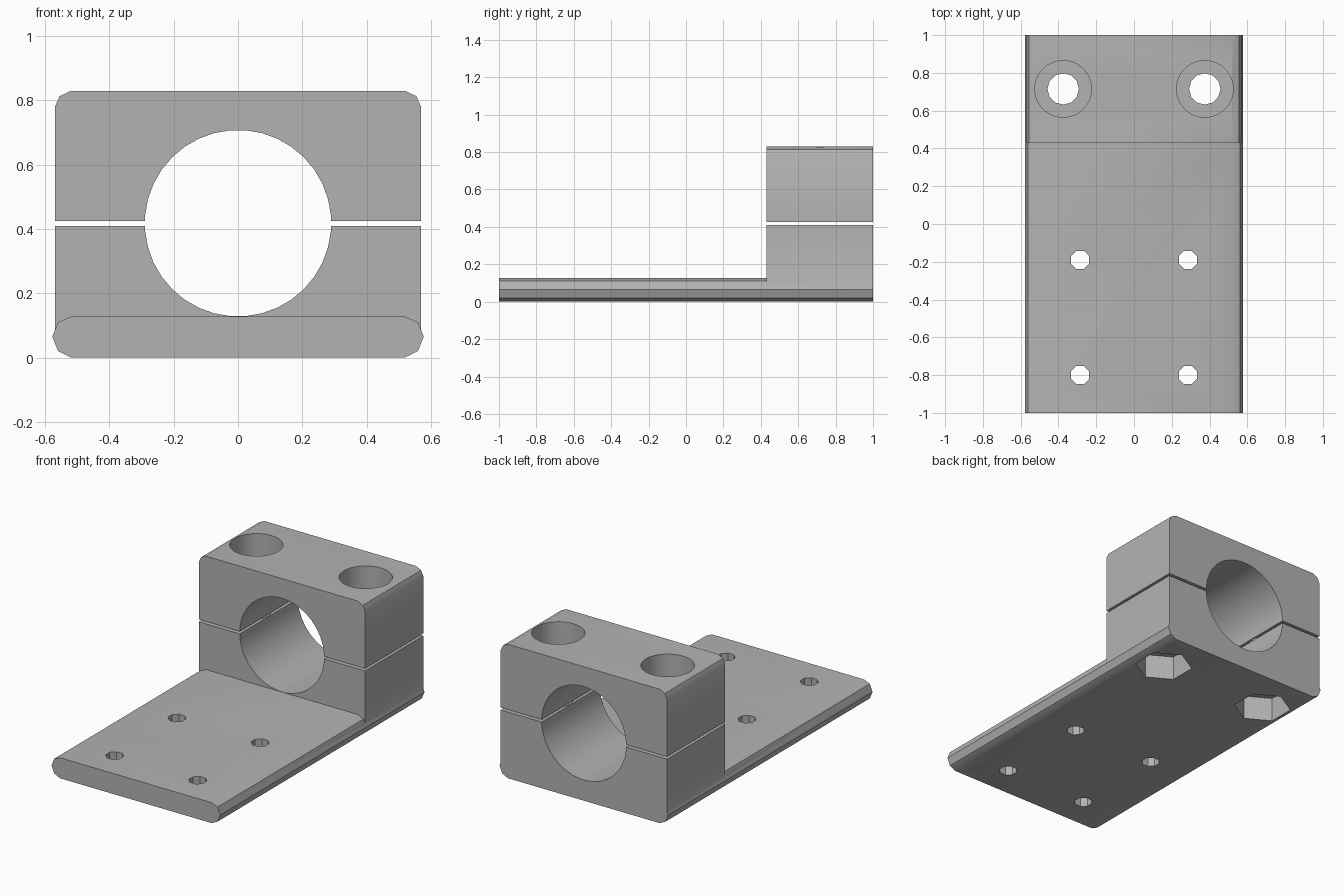
import bpy
import math

cube = bpy.data.objects.get("Cube")
if cube:
    bpy.data.objects.remove(cube, do_unlink=True)

grey = bpy.data.materials.new("plain_grey")
grey.use_nodes = True
grey.diffuse_color = (0.45, 0.45, 0.45, 1)
grey.node_tree.nodes["Principled BSDF"].inputs["Base Color"].default_value = (0.45, 0.45, 0.45, 1)

BORE_Z = 0.418
BLOCK_FRONT, BACK = 0.43, 1.0
BOLT_X, BOLT_Y = 0.375, 0.715


def extrude(name, half, y0, y1):
    """Mirror a right-hand outline (bottom to top) and extrude it along y."""
    outline = half + [(-x, z) for x, z in reversed(half)]
    n = len(outline)
    verts = [(x, y, z) for y in (y0, y1) for x, z in outline]
    faces = [tuple(range(n)), tuple(reversed(range(n, 2 * n)))]
    faces += [(i, i + n, (i + 1) % n + n, (i + 1) % n) for i in range(n)]
    mesh = bpy.data.meshes.new(name)
    mesh.from_pydata(verts, [], faces)
    mesh.materials.append(grey)
    obj = bpy.data.objects.new(name, mesh)
    bpy.context.collection.objects.link(obj)
    return obj


def cylinder(sides, radius, x, y, z0, z1, turn=0.0):
    """Upright cutter between two heights."""
    bpy.ops.mesh.primitive_cylinder_add(
        vertices=sides, radius=radius, depth=z1 - z0,
        location=(x, y, (z0 + z1) / 2), rotation=(0, 0, turn))
    return bpy.context.object


def bore():
    """Horizontal shaft cutter through the block."""
    bpy.ops.mesh.primitive_cylinder_add(
        vertices=36, radius=0.29, depth=0.8,
        location=(0, BOLT_Y, BORE_Z), rotation=(math.pi / 2, math.radians(5), 0))
    return bpy.context.object


def combine(target, tool, operation="DIFFERENCE"):
    tool.hide_render = True
    mod = target.modifiers.new("cut", "BOOLEAN")
    mod.operation = operation
    mod.solver = "EXACT"
    mod.object = tool
    bpy.ops.object.select_all(action="DESELECT")
    bpy.context.view_layer.objects.active = target
    target.select_set(True)
    bpy.ops.object.modifier_apply(modifier=mod.name)
    bpy.data.objects.remove(tool, do_unlink=True)


def finish(obj):
    obj.data.materials.clear()
    obj.data.materials.append(grey)
    for face in obj.data.polygons:
        face.material_index = 0
    bpy.ops.object.select_all(action="DESELECT")
    bpy.context.view_layer.objects.active = obj
    obj.select_set(True)
    bpy.ops.object.shade_smooth_by_angle(angle=math.radians(30))


# Base plate with rounded long edges, joined to the lower clamp half
base = extrude("base_plate_and_lower_clamp",
               [(0.52, 0), (0.56, 0.02), (0.578, 0.065), (0.56, 0.11), (0.52, 0.127)],
               -1, BACK)
lower = extrude("lower_block", [(0.57, 0.06), (0.57, 0.41)], BLOCK_FRONT, BACK)
combine(base, lower, "UNION")

# Upper clamp half with rounded top corners
cap = extrude("upper_clamp",
              [(0.57, 0.425), (0.57, 0.78), (0.555, 0.813), (0.52, 0.83)],
              BLOCK_FRONT, BACK)

# Shaft bore through both halves
for part in (base, cap):
    combine(part, bore())

for side in (-1, 1):
    x = side * BOLT_X
    # Clamp bolt holes, round head recesses and hexagonal nut pockets
    for part in (base, cap):
        combine(part, cylinder(12, 0.083, x, BOLT_Y, -0.1, 1))
    combine(cap, cylinder(48, 0.15, x, BOLT_Y, 0.63, 1))
    combine(base, cylinder(6, 0.165, x, BOLT_Y, -0.1, 0.15))
    # Mounting holes in the plate
    for y in (-0.19, -0.8):
        combine(base, cylinder(8, 0.052, side * 0.285, y, -0.1, 0.3, math.radians(22.5)))

for part in (base, cap):
    finish(part)
